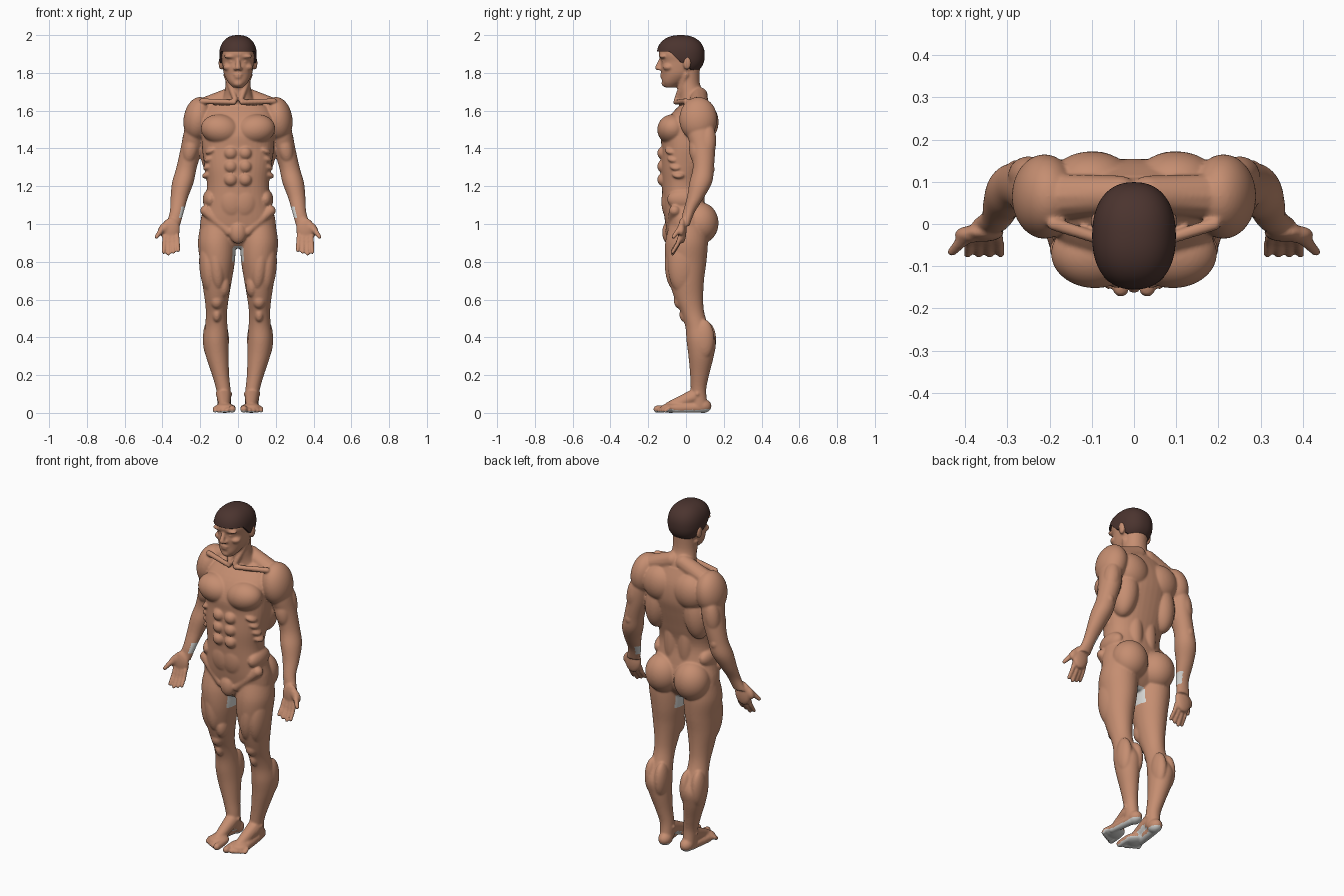
import bpy
import bmesh
from math import sin, cos, pi, copysign
from mathutils import Vector, Matrix

default_cube = bpy.data.objects.get("Cube")
if default_cube:
    bpy.data.objects.remove(default_cube, do_unlink=True)


def make_material(name, colour):
    material = bpy.data.materials.new(name)
    material.use_nodes = True
    rgba = (*colour, 1)
    material.diffuse_color = rgba
    shader = material.node_tree.nodes["Principled BSDF"]
    shader.inputs["Base Color"].default_value = rgba
    shader.inputs["Roughness"].default_value = .7
    return material


skin = make_material("skin tan", (.56, .27, .165))
brown = make_material("hair dark brown", (.07, .034, .028))
pale = make_material("pale grey", (.68, .68, .66))


def finish(part, bm):
    """Turn a bmesh into a named object."""
    mesh = bpy.data.meshes.new(part)
    bm.to_mesh(mesh)
    bm.free()
    obj = bpy.data.objects.new(part, mesh)
    bpy.context.collection.objects.link(obj)
    return obj


body_parts = []


def blob(part, centre, size, tilt=0):
    """Ellipsoid muscle mass; tilt turns it in the front plane."""
    bm = bmesh.new()
    matrix = Matrix.Translation(centre) @ Matrix.Rotation(tilt, 4, "Y") @ Matrix.Diagonal((*size, 1))
    bmesh.ops.create_icosphere(bm, subdivisions=4, radius=1, matrix=matrix)
    body_parts.append(finish(part, bm))


def capsule(part, start, end, start_radius, end_radius):
    """Tapered rounded rod: a sphere pulled apart at its middle."""
    bm = bmesh.new()
    bmesh.ops.create_icosphere(bm, subdivisions=3, radius=1)
    start, end = Vector(start), Vector(end)
    for vert in bm.verts:
        if vert.co.dot(end - start) > 0:
            vert.co = end + vert.co * end_radius
        else:
            vert.co = start + vert.co * start_radius
    body_parts.append(finish(part, bm))


def catmull(a, b, c, d, t):
    return [q + t * (r - p + t * (2 * p - 5 * q + 4 * r - s + t * (3 * (q - r) + s - p))) / 2
            for p, q, r, s in zip(a, b, c, d)]


def loft(part, rings, power=2, sides=40, steps=5):
    """Closed skin over level rings of (x, y, z, half width, half depth)."""
    bm = bmesh.new()
    padded = [rings[0], *rings, rings[-1]]
    smooth = [catmull(*padded[i:i + 4], k / steps)
              for i in range(len(rings) - 1) for k in range(steps)] + [rings[-1]]
    loops = []
    for x, y, z, wide, deep in smooth:
        loop = []
        for k in range(sides):
            c, s = cos(2 * pi * k / sides), sin(2 * pi * k / sides)
            loop.append(bm.verts.new((x + wide * copysign(abs(c) ** (2 / power), c),
                                      y + deep * copysign(abs(s) ** (2 / power), s), z)))
        loops.append(loop)
    bm.faces.new(loops[0])
    bm.faces.new(loops[-1])
    for low, high in zip(loops, loops[1:]):
        for k in range(sides):
            n = (k + 1) % sides
            bm.faces.new((low[k], low[n], high[n], high[k]))
    bmesh.ops.recalc_face_normals(bm, faces=bm.faces)
    body_parts.append(finish(part, bm))


# Head and face
loft("skull", [(0, -.085, 1.722, .026, .024), (0, -.07, 1.75, .052, .056),
               (0, -.045, 1.79, .073, .083), (0, -.03, 1.83, .081, .104),
               (0, -.025, 1.862, .085, .107), (0, -.025, 1.9, .09, .12),
               (0, -.025, 1.95, .08, .108), (0, -.025, 1.98, .05, .07)], power=2.2)
capsule("nose", (0, -.132, 1.875), (0, -.15, 1.828), .009, .015)
blob("nostril", (.013, -.14, 1.822), (.01, .014, .009))
blob("brow", (.036, -.122, 1.887), (.04, .02, .011))
blob("eye", (.034, -.112, 1.859), (.016, .016, .008))
blob("cheekbone", (.05, -.092, 1.83), (.03, .03, .02))
blob("upper_lip", (0, -.124, 1.791), (.027, .014, .007))
blob("lower_lip", (0, -.122, 1.777), (.023, .014, .007))
blob("chin", (0, -.11, 1.745), (.027, .02, .02))
blob("ear", (.09, .006, 1.852), (.013, .021, .036))

# Neck and shoulders
loft("neck", [(0, .05, 1.58, .12, .08), (0, .035, 1.67, .08, .073),
              (0, .012, 1.74, .066, .062), (0, .012, 1.83, .066, .062)])
capsule("neck_tendon", (.062, 0, 1.79), (.015, -.05, 1.66), .016, .014)
capsule("trapezius", (.035, .07, 1.68), (.18, .065, 1.615), .045, .055)
capsule("collar_bone", (.02, -.055, 1.645), (.19, .0, 1.65), .013, .016)

# Trunk
loft("trunk", [(0, .055, 1.655, .13, .06), (0, .03, 1.57, .19, .118),
               (0, .012, 1.48, .19, .142), (0, .003, 1.4, .19, .133),
               (0, -.012, 1.3, .177, .122), (0, -.02, 1.2, .164, .108),
               (0, -.01, 1.1, .178, .112), (0, .002, 1.02, .198, .114),
               (0, .005, .95, .195, .103), (0, 0, .9, .13, .075),
               (0, 0, .87, .05, .045)], power=2.3)
blob("chest_muscle", (.092, -.07, 1.5), (.105, .082, .08), -.15)
for level in (1.375, 1.305, 1.235):
    blob("stomach_muscle", (.038, -.118, level), (.036, .034, .036))
for step in range(4):
    blob("rib_muscle", (.135 + step * .006, -.075 + step * .012, 1.39 - step * .042),
         (.04, .036, .019), .4)
blob("lower_belly", (.03, -.085, 1.12), (.075, .045, .1))
blob("flank", (.145, -.015, 1.13), (.042, .085, .055))
capsule("groin_fold", (.17, -.06, 1.07), (.05, -.085, .96), .03, .025)
blob("front_of_pelvis", (0, -.092, .955), (.045, .034, .06))
blob("shoulder_blade", (.1, .1, 1.54), (.1, .072, .1))
blob("side_back", (.125, .07, 1.41), (.072, .08, .15), -.1)
blob("lower_back", (.045, .06, 1.2), (.045, .042, .17))
blob("buttock", (.093, .075, 1.005), (.1, .097, .11))

# Arm
blob("deltoid", (.212, .065, 1.555), (.076, .1, .118), -.15)
loft("arm", [(.22, .07, 1.56, .05, .07), (.232, .08, 1.48, .056, .075),
             (.246, .09, 1.4, .058, .065), (.272, .092, 1.3, .054, .056),
             (.292, .078, 1.22, .057, .06), (.311, .05, 1.14, .046, .045),
             (.325, .014, 1.06, .037, .031), (.347, -.005, .99, .04, .024)])
blob("biceps", (.25, .06, 1.4), (.042, .044, .085), -.2)
blob("triceps", (.25, .115, 1.44), (.046, .045, .1), -.15)
blob("elbow", (.278, .128, 1.29), (.024, .024, .03))

# Hand
blob("palm", (.358, -.02, .965), (.05, .022, .068), -.1)
blob("thumb_base", (.39, -.025, .975), (.028, .02, .042), -.7)
capsule("thumb", (.398, -.03, .978), (.431, -.066, .932), .017, .011)
for finger in range(4):
    reach = .84 + .01 * abs(finger - 2)
    root = Vector((.322 + .022 * finger, -.03, .935))
    tip = Vector((.316 + .026 * finger, -.072, reach))
    knuckle = root.lerp(tip, .5) + Vector((0, .006, 0))
    capsule("finger_root", root, knuckle, .0125, .0115)
    capsule("finger_tip", knuckle, tip, .0115, .0095)

# Leg
loft("leg", [(.11, .01, .99, .09, .1), (.112, .003, .9, .1, .113),
             (.109, 0, .8, .092, .108), (.112, .003, .7, .079, .092),
             (.113, .016, .6, .063, .075), (.114, .035, .53, .056, .062),
             (.115, .058, .46, .059, .062), (.117, .08, .38, .066, .077),
             (.11, .08, .3, .06, .067), (.092, .072, .2, .045, .05),
             (.077, .066, .12, .038, .041), (.073, .07, .04, .036, .045)])
blob("outer_thigh", (.155, -.02, .78), (.05, .075, .15), .06)
blob("front_thigh", (.115, -.06, .79), (.045, .052, .14), .1)
blob("inner_knee_muscle", (.075, -.035, .675), (.034, .045, .065))
blob("kneecap", (.112, -.03, .592), (.034, .034, .042))
blob("shin_top", (.112, -.005, .52), (.024, .03, .04))
blob("inner_calf", (.083, .105, .385), (.035, .055, .1))
blob("outer_calf", (.15, .095, .39), (.036, .055, .105))
blob("ankle_bone", (.075, .06, .1), (.046, .02, .02))

# Foot
blob("heel", (.07, .09, .036), (.037, .045, .037))
capsule("instep", (.074, .04, .085), (.07, -.085, .034), .04, .027)
capsule("foot_edge", (.08, .07, .028), (.098, -.06, .024), .028, .024)
blob("ball_of_foot", (.069, -.08, .026), (.056, .055, .026))
for toe in range(5):
    size = .0195 if toe == 0 else .0135 - toe * .0005
    across = .031 if toe == 0 else .04 + toe * .0205
    capsule("toe", (across, -.09, .024), (across, -.153 + toe * .011, size), size, size)

# Join, mirror and fuse the body
bpy.ops.object.select_all(action="DESELECT")
for obj in body_parts:
    obj.select_set(True)
body = body_parts[0]
bpy.context.view_layer.objects.active = body
bpy.ops.object.join()
body.name = "body"
mirror = body.modifiers.new("both sides", "MIRROR")
mirror.use_mirror_merge = False
fuse = body.modifiers.new("fuse", "REMESH")
fuse.mode = "VOXEL"
fuse.voxel_size = .0055
soften = body.modifiers.new("soften", "SMOOTH")
soften.factor = .5
soften.iterations = 6
graph = bpy.context.evaluated_depsgraph_get()
fused = bpy.data.meshes.new_from_object(body.evaluated_get(graph))
body.modifiers.clear()
body.data = fused
fused.name = "body"
fused.shade_smooth()

# Pale soles, inner wrists and inner thighs
fused.materials.append(skin)
fused.materials.append(pale)
for face in fused.polygons:
    x, y, z = face.center
    inward = -face.normal.x * copysign(1, x)
    sole = z < .06 and face.normal.z < -.45
    wrist = abs(x) > .25 and 1.03 < z < 1.09 and inward > .45
    thigh = abs(x) < .04 and abs(y) < .06 and .8 < z < .92 and (inward > .6 or face.normal.z < -.5)
    face.material_index = int(sole or wrist or thigh)


# Hair cap with a hairline that drops behind the ears
def hairline(y):
    front = 1.912 - .06 * min(max((y + .085) / .06, 0), 1)
    return front - .065 * min(max((y - .005) / .03, 0), 1)


cap = bmesh.new()
bmesh.ops.create_uvsphere(cap, u_segments=72, v_segments=48, radius=1)
for vert in cap.verts:
    vert.co /= sum(abs(c) ** 2.3 for c in vert.co) ** (1 / 2.3)
    x, y, z = vert.co.x * .099, vert.co.y * .127 - .028, vert.co.z * .107 + 1.893
    vert.co = (x, y, max(z, hairline(y)))
hair = finish("hair", cap)
hair.data.materials.append(brown)
bpy.ops.object.select_all(action="DESELECT")
hair.select_set(True)
bpy.context.view_layer.objects.active = hair
bpy.ops.object.shade_smooth_by_angle()
